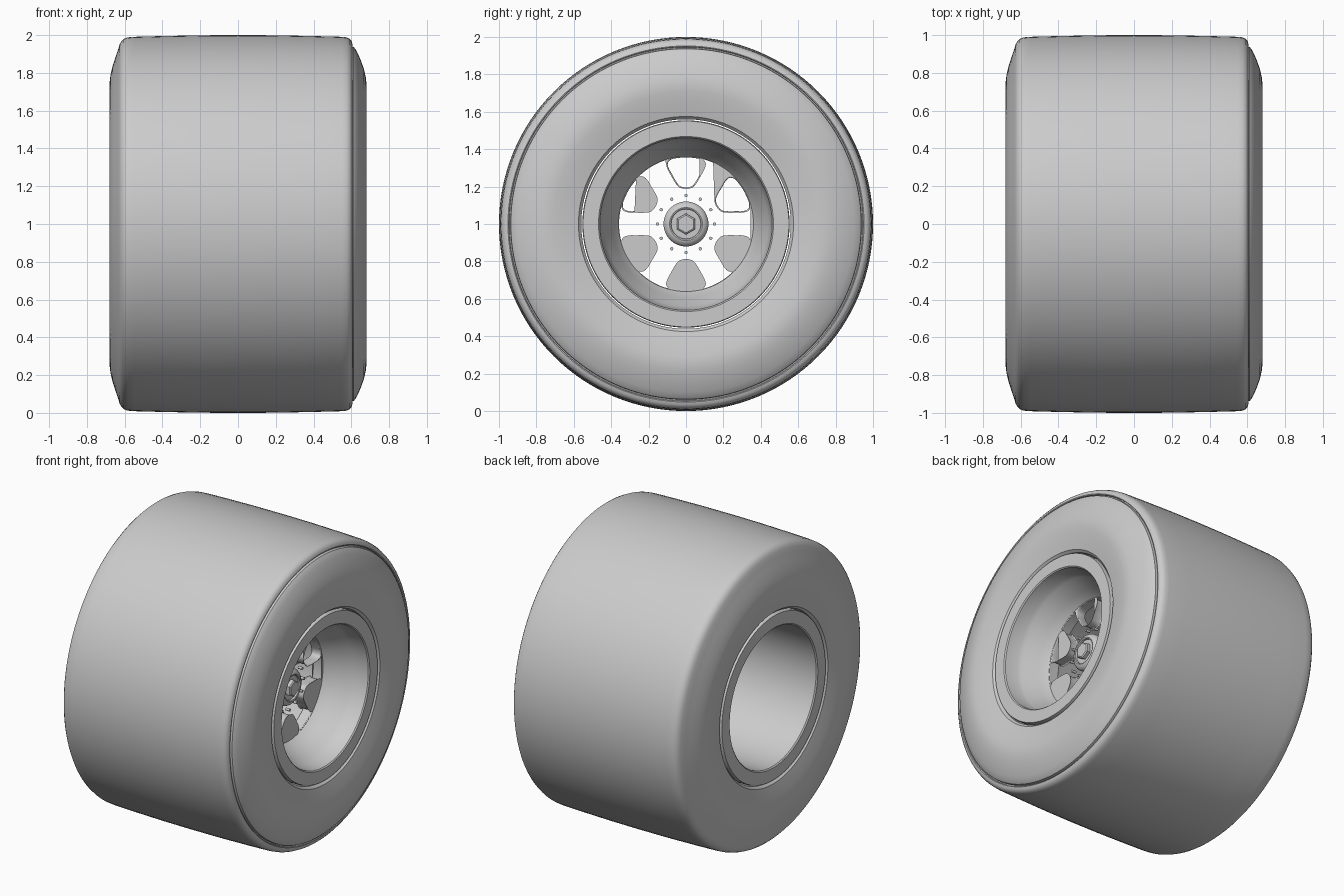
import bpy, bmesh
from math import sin, cos, pi, radians
from mathutils import Matrix, Vector

if "Cube" in bpy.data.objects:
    bpy.data.objects.remove(bpy.data.objects["Cube"])

CENTRE = Vector((0, 0, 1))
TO_X = Matrix.Translation(CENTRE) @ Matrix.Rotation(pi / 2, 4, 'Y')  # local z -> world x


def smooth(obj, angle=30):
    bpy.ops.object.select_all(action='DESELECT')
    obj.select_set(True)
    bpy.context.view_layer.objects.active = obj
    bpy.ops.object.shade_smooth_by_angle(angle=radians(angle))


def lathe(name, profile, segs=128, angle=30, closed=True):
    """Spin (x, radius) points about the wheel axle; radius 0 makes a pole."""
    bm = bmesh.new()
    rings = []
    for i in range(segs):
        a = 2 * pi * i / segs
        rings.append([bm.verts.new((x, r * cos(a), 1 + r * sin(a))) for x, r in profile])
    n = len(profile)
    for i in range(segs):
        p, q = rings[i], rings[(i + 1) % segs]
        for j in range(n if closed else n - 1):
            k = (j + 1) % n
            bm.faces.new((p[j], p[k], q[k], q[j]))
    bmesh.ops.remove_doubles(bm, verts=bm.verts, dist=1e-5)
    bmesh.ops.recalc_face_normals(bm, faces=bm.faces)
    me = bpy.data.meshes.new(name)
    bm.to_mesh(me)
    bm.free()
    obj = bpy.data.objects.new(name, me)
    bpy.context.collection.objects.link(obj)
    smooth(obj, angle)
    return obj


def bezier_loop(curve, pts, rot=0.0, res=5):
    s = curve.splines.new('BEZIER')
    s.bezier_points.add(len(pts) - 1)
    s.use_cyclic_u = True
    s.resolution_u = res
    for bp, (x, y) in zip(s.bezier_points, pts):
        bp.co = (x * cos(rot) - y * sin(rot), x * sin(rot) + y * cos(rot), 0)
        bp.handle_left_type = bp.handle_right_type = 'AUTO'


# Tyre: crown, plain inner shoulder, grooved outer shoulder, dished sidewalls
lathe("tyre", [
    (-0.635, 0.56), (-0.652, 0.575), (-0.66, 0.61), (-0.67, 0.66), (-0.678, 0.71), (-0.68, 0.75),
    (-0.675, 0.79), (-0.664, 0.835), (-0.65, 0.88), (-0.636, 0.92), (-0.627, 0.95),
    (-0.618, 0.967), (-0.605, 0.98), (-0.585, 0.988), (-0.55, 0.991), (-0.4, 0.995), (-0.2, 0.999),
    (0, 1.0), (0.2, 0.999), (0.4, 0.995), (0.55, 0.991), (0.575, 0.988), (0.592, 0.98),
    (0.602, 0.967), (0.606, 0.952), (0.604, 0.947), (0.593, 0.945), (0.593, 0.939),
    (0.612, 0.937), (0.622, 0.926), (0.636, 0.9), (0.652, 0.862), (0.666, 0.822), (0.676, 0.78),
    (0.68, 0.745), (0.678, 0.71), (0.67, 0.66), (0.66, 0.61), (0.652, 0.575), (0.635, 0.56)])

# Rim: flanges at both ends, straight barrel behind, cone in front of the spokes
lathe("rim", [
    (0.64, 0.554), (0.652, 0.55), (0.652, 0.468), (0.645, 0.461), (0.56, 0.45), (0.535, 0.44),
    (0.50, 0.422), (0.44, 0.395), (0.395, 0.372), (0.375, 0.358), (0.31, 0.358),
    (0.25, 0.45), (0.22, 0.46), (-0.645, 0.46), (-0.652, 0.468), (-0.652, 0.55), (-0.64, 0.554),
    (-0.60, 0.554), (-0.58, 0.50), (0.58, 0.50), (0.60, 0.554)])

# Spoke disc: a filled circle with six rounded windows
half = [(0.352, 0.05), (0.343, 0.082), (0.325, 0.097), (0.303, 0.094), (0.265, 0.074),
        (0.225, 0.051), (0.206, 0.036), (0.197, 0.016)]
window = half + [(x, -y) for x, y in reversed(half)]
cu = bpy.data.curves.new("spoke_disc", 'CURVE')
cu.dimensions = '2D'
cu.fill_mode = 'BOTH'
cu.extrude = 0.028
cu.bevel_depth = 0.008
cu.bevel_resolution = 2
cu.offset = -0.008
bezier_loop(cu, [(0.366 * cos(i * pi / 12), 0.366 * sin(i * pi / 12)) for i in range(24)])
for i in range(6):
    bezier_loop(cu, window, i * pi / 3)
disc = bpy.data.objects.new("spoke_disc", cu)
bpy.context.collection.objects.link(disc)
disc.matrix_world = Matrix.Translation((0.344, 0, 0)) @ TO_X
bpy.ops.object.select_all(action='DESELECT')
disc.select_set(True)
bpy.context.view_layer.objects.active = disc
bpy.ops.object.convert(target='MESH')
smooth(bpy.context.view_layer.objects.active)

# Hub boss with a recessed face
lathe("hub", [(0.29, 0), (0.29, 0.12), (0.378, 0.12), (0.392, 0.112), (0.404, 0.096),
              (0.406, 0.088), (0.403, 0.081), (0.392, 0.079), (0.392, 0)], 64, closed=False)

# Hexagonal centre nut, a point facing up
lathe("centre_nut", [(0.385, 0), (0.385, 0.056), (0.415, 0.056), (0.421, 0.047), (0.421, 0)],
      6, angle=10, closed=False).matrix_world = (
    Matrix.Translation(CENTRE) @ Matrix.Rotation(pi / 6, 4, 'X') @ Matrix.Translation(-CENTRE))

# Ring of twelve small bolts
for i in range(12):
    a = i * pi / 6
    bpy.ops.mesh.primitive_cylinder_add(vertices=12, radius=0.009, depth=0.03)
    bolt = bpy.context.object
    bolt.name = f"hub_bolt_{i + 1}"
    bolt.matrix_world = TO_X @ Matrix.Translation((0.153 * cos(a), 0.153 * sin(a), 0.372))
    smooth(bolt)
